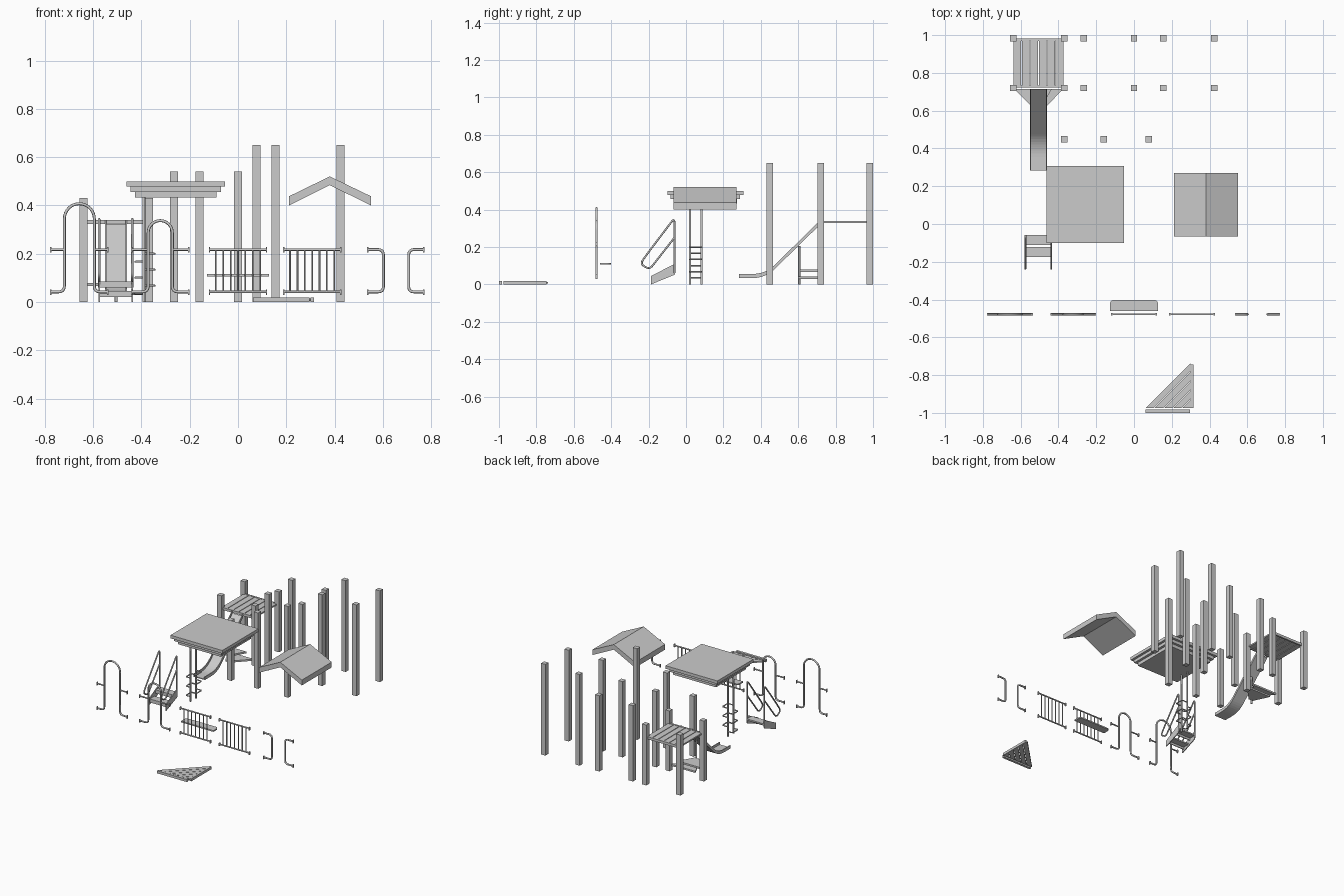
import bpy, bmesh, math
from mathutils import Vector as V

if "Cube" in bpy.data.objects:
    bpy.data.objects.remove(bpy.data.objects["Cube"])


def mesh(name, verts, faces):
    me = bpy.data.meshes.new(name)
    me.from_pydata(verts, [], faces)
    bm = bmesh.new()
    bm.from_mesh(me)
    bmesh.ops.recalc_face_normals(bm, faces=bm.faces)
    bm.to_mesh(me)
    bm.free()
    ob = bpy.data.objects.new(name, me)
    bpy.context.collection.objects.link(ob)
    return ob


def prism(name, pts, a, b, axis):
    """Extrude a 2D profile from a to b along the axis."""
    put = {'x': lambda p, t: (t, p[0], p[1]),
           'y': lambda p, t: (p[0], t, p[1]),
           'z': lambda p, t: (p[0], p[1], t)}[axis]
    n = len(pts)
    verts = [put(p, a) for p in pts] + [put(p, b) for p in pts]
    faces = [list(range(n)), list(range(n, 2 * n))]
    faces += [[i, (i + 1) % n, n + (i + 1) % n, n + i] for i in range(n)]
    return mesh(name, verts, faces)


def box(name, x0, x1, y0, y1, z0, z1):
    return prism(name, [(x0, y0), (x1, y0), (x1, y1), (x0, y1)], z0, z1, 'z')


def fillet(pts, r, seg=6):
    pts = [V(p) for p in pts]
    out = [pts[0]]
    for p, c, q in zip(pts, pts[1:], pts[2:]):
        d1, d2 = p - c, q - c
        k = min(r, d1.length * .499, d2.length * .499)
        a, b = c + d1.normalized() * k, c + d2.normalized() * k
        for i in range(seg + 1):
            t = i / seg
            out.append(a * (1 - t) ** 2 + c * 2 * t * (1 - t) + b * t * t)
    return out + [pts[-1]]


def tube(name, pts, r=.005, bend=0):
    pts = fillet(pts, bend) if bend else [V(p) for p in pts]
    cu = bpy.data.curves.new(name, 'CURVE')
    cu.dimensions = '3D'
    cu.bevel_depth, cu.bevel_resolution, cu.use_fill_caps = r, 2, True
    sp = cu.splines.new('POLY')
    sp.points.add(len(pts) - 1)
    for s, p in zip(sp.points, pts):
        s.co = (*p, 1)
        s.radius = 1
    sp.use_smooth = True
    ob = bpy.data.objects.new(name, cu)
    bpy.context.collection.objects.link(ob)
    return ob


# Posts: three sets of five
H = .017
for x, y, h in [(-.37, .448, .43), (-.16, .448, .54), (.077, .448, .65)] + [
        (x, y, h) for y in (.72, .983)
        for x, h in [(-.64, .43), (-.37, .43), (-.265, .54), (0, .54), (.155, .65), (.425, .65)]]:
    box("post", x - H, x + H, y - H, y + H, 0, h)

# Square deck: planks on two beams
for i in range(6):
    x = -.637 + i * .0445
    box("deck_plank", x, x + .04, .732, .972, .328, .338)
for y in (.722, .97):
    box("deck_beam", -.626, -.384, y, y + .012, .322, .34)

# Slide: trough with side walls
base = [(y, z) for _, y, z in fillet([(0, .284, .034), (0, .425, .034), (0, .715, .318)], .07, 8)]
wall = [(y, z + .022) for y, z in base]
floor = [(y, z + .006) for y, z in base]
prism("slide_bed", base + floor[::-1], -.548, -.462, 'x')
for x in (-.55, -.466):
    prism("slide_side", base + wall[::-1], x, x + .006, 'x')

# Corner steps around the slide support
prism("upper_step", [(-.635, .715), (-.435, .715), (-.495, .61), (-.53, .61)], .067, .079, 'z')
prism("lower_step", [(-.375, .715), (-.575, .715), (-.52, .6), (-.485, .6)], .03, .042, 'z')
tube("slide_support", [(-.505, .605, 0), (-.505, .605, .205)], .006)

# Flat stepped roof
for inset, z0, z1 in [(0, .478, .5), (.017, .456, .478), (.035, .432, .456)]:
    box("flat_roof_layer", -.462 + inset, -.054 - inset, -.1 + inset, .307 - inset, z0, z1)

# Gable roof
prism("gable_roof", [(.212, .4), (.212, .438), (.38, .52), (.55, .438), (.55, .4), (.38, .484)],
      -.067, .27, 'y')

# Ladder with alternating step loops
for y in (.022, .083):
    tube("ladder_rail", [(-.39, y, 0), (-.39, y, .435)], .006)
for i in range(6):
    z = .035 + i * .033
    x = -.345 if i % 2 else -.425
    tube("ladder_step", [(-.39, .022, z), (x, .022, z), (x, .083, z), (-.39, .083, z)], .004, .01)

# Stairs with looped handrails
for x in (-.575, -.438):
    prism("stair_side", [(-.187, 0), (-.187, .045), (-.06, .11), (-.06, .052)], x - .003, x + .003, 'x')
    tube("handrail", [(x, -.062, .06), (x, -.062, .355), (x, -.195, .18), (x, -.245, .11),
                      (x, -.195, .08), (x, -.062, .25)], .005, .025)
for y, z in [(-.175, .035), (-.11, .075)]:
    box("stair_tread", -.575, -.438, y, y + .053, z, z + .01)
    box("stair_riser", -.575, -.438, y, y + .006, z - .015, z)

# Panels standing in a row
Y, TOP, LOW = -.478, .217, .042


def bracket(x):
    for z in (TOP, LOW):
        box("panel_bracket", x - .003, x + .003, Y - .006, Y + .006, z - .012, z + .01)


def arch_panel(c, half, top):
    r = half
    path = [(c - .118, Y, LOW), (c - half, Y, LOW)]
    left = fillet(path + [(c - half, Y, top - r)], .025)
    arc = [V((c - half * math.cos(a), Y, top - r + r * math.sin(a)))
           for a in [math.pi * i / 16 for i in range(1, 16)]]
    right = [V((2 * c - p.x, Y, p.z)) for p in reversed(left)]
    tube("arch_rail", left + arc + right, .006)
    for s in (-1, 1):
        tube("arch_side_rail", [(c + s * .118, Y, TOP), (c + s * half, Y, TOP)])
        bracket(c + s * .118)


def barrier(c):
    for z in (TOP, LOW):
        tube("barrier_rail", [(c - .118, Y, z), (c + .118, Y, z)])
    for i in range(7):
        x = c + (i - 3) * .0305
        tube("barrier_bar", [(x, Y, LOW), (x, Y, TOP)], .0035)
    bracket(c - .118)
    bracket(c + .118)


arch_panel(-.657, .062, .407)
arch_panel(-.322, .05, .337)
barrier(0)
barrier(.307)
for a, b in [(.538, .602), (.77, .707)]:
    tube("half_panel", [(a, Y, TOP), (b, Y, TOP), (b, Y, LOW), (a, Y, LOW)], .006, .022)
    bracket(a)

# Bench board with rounded front corners
outline = fillet([(-.128, -.46, 0), (-.128, -.402, 0), (.128, -.402, 0), (.128, -.46, 0)], .025)
prism("bench_board", [p.xy for p in outline], .106, .115, 'z')

# Triangular deck: diagonal planks between two beams
cx, cy = .3, -.975
for i in range(5):
    a, b = .003 + i * .048, .003 + i * .048 + .043
    prism("corner_deck_plank", [(cx - a, cy), (cx - b, cy), (cx, cy + b), (cx, cy + a)],
          .004, .014, 'z')
box("corner_deck_beam", .062, .297, -1, -.983, 0, .018)
box("corner_deck_beam", .3, .314, -.975, -.745, 0, .018)
